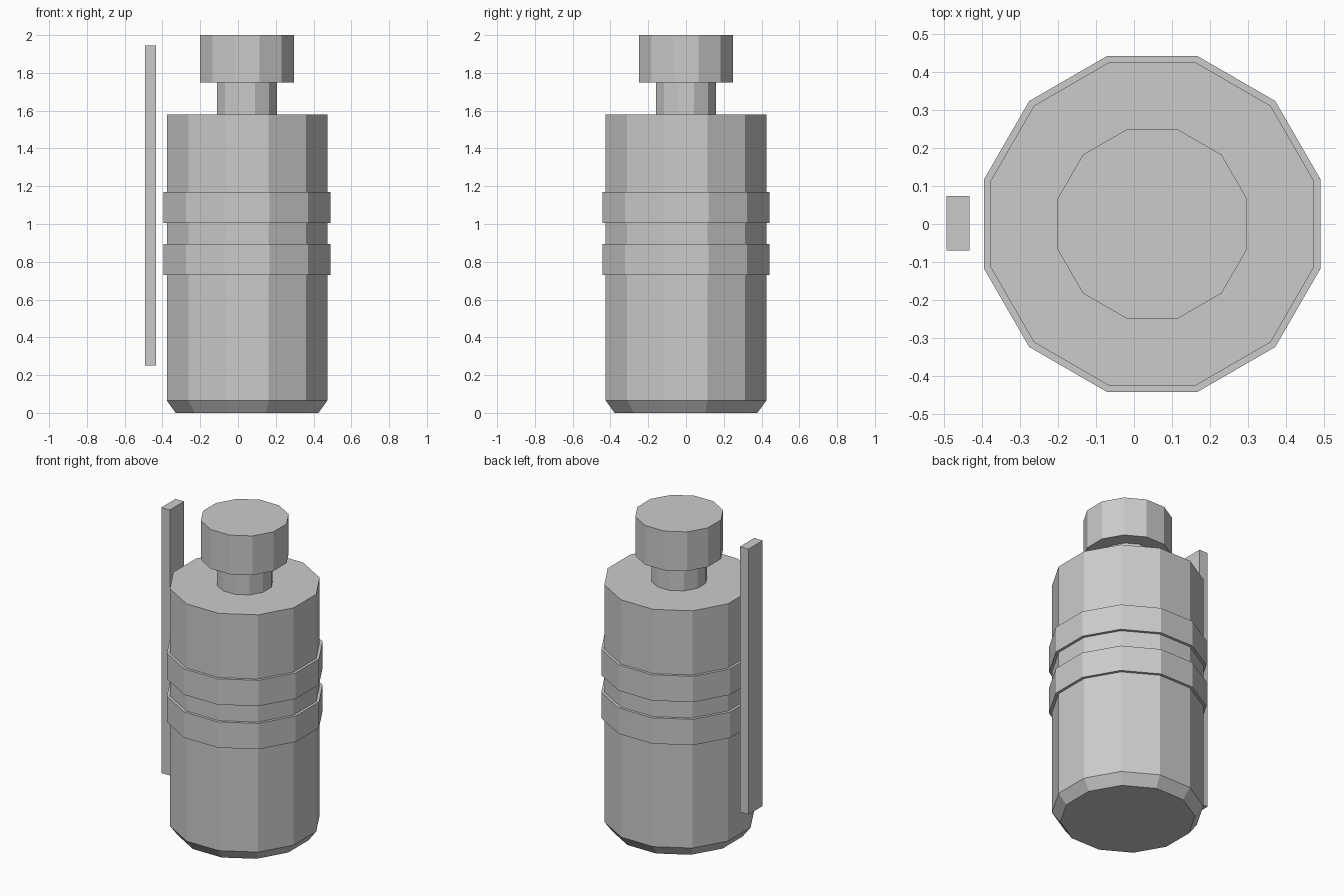
import bpy, bmesh, math

if "Cube" in bpy.data.objects:
    bpy.data.objects.remove(bpy.data.objects["Cube"])

grey = bpy.data.materials.new("plain grey")
grey.diffuse_color = (0.6, 0.6, 0.6, 1)
grey.use_nodes = True
grey.node_tree.nodes["Principled BSDF"].inputs["Base Color"].default_value = grey.diffuse_color
CX = 0.048   # axis of the bottle
SIDES = 12


def finish(name, bm):
    bmesh.ops.recalc_face_normals(bm, faces=bm.faces)
    mesh = bpy.data.meshes.new(name)
    bm.to_mesh(mesh)
    bm.free()
    mesh.materials.append(grey)
    bpy.context.collection.objects.link(bpy.data.objects.new(name, mesh))


def lathe(name, profile):
    """Closed 12-sided solid from (flat-to-axis distance, z) points."""
    bm = bmesh.new()
    rings = []
    for apothem, z in profile:
        r = apothem / math.cos(math.pi / SIDES)
        angles = [2 * math.pi * (i + 0.5) / SIDES for i in range(SIDES)]
        rings.append([bm.verts.new((CX + r * math.cos(a), r * math.sin(a), z)) for a in angles])
    for low, high in zip(rings, rings[1:]):
        for i in range(SIDES):
            j = (i + 1) % SIDES
            bm.faces.new((low[i], low[j], high[j], high[i]))
    bm.faces.new(rings[0][::-1])
    bm.faces.new(rings[-1])
    finish(name, bm)


# Bottle body with chamfered base, neck and cap
lathe("body", [(0.378, 0), (0.425, 0.065), (0.425, 1.58)])
lathe("neck", [(0.158, 1.57), (0.158, 1.76)])
lathe("cap", [(0.249, 1.75), (0.249, 2.0)])

# Two raised bands
for name, z in (("lower_band", 0.73), ("upper_band", 1.005)):
    lathe(name, [(0.442, z), (0.442, z + 0.165)])

# Flat upright strip beside the body
bm = bmesh.new()
bmesh.ops.create_cube(bm, size=1)
bmesh.ops.scale(bm, vec=(0.06, 0.144, 1.695), verts=bm.verts)
bmesh.ops.translate(bm, vec=(-0.463, 0.002, 1.0975), verts=bm.verts)
finish("side_strip", bm)
